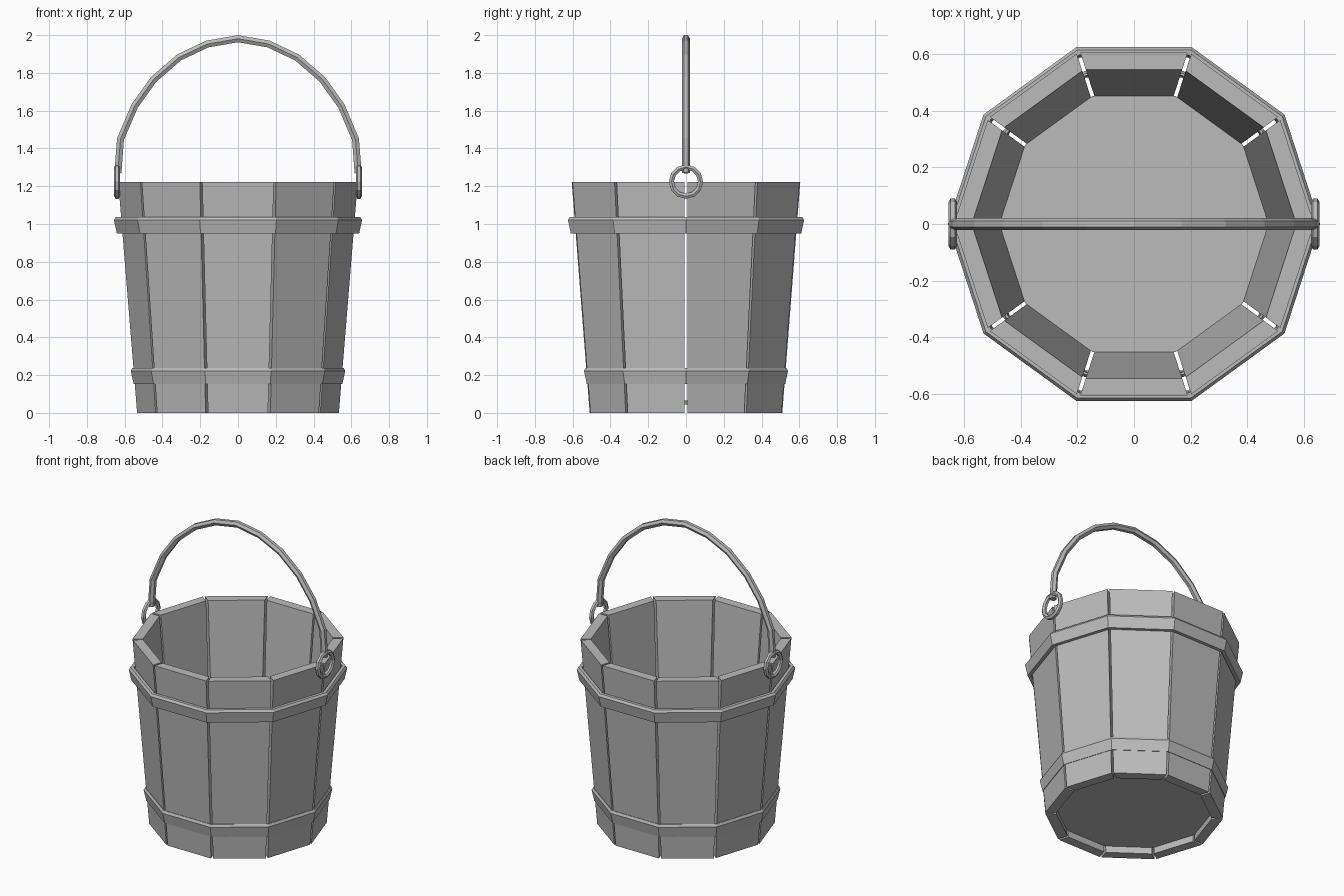
import bpy, bmesh
from math import pi, sin, cos, tan, radians
from mathutils import Vector

if "Cube" in bpy.data.objects:
    bpy.data.objects.remove(bpy.data.objects["Cube"])

SIDES = 10
STEP = 2 * pi / SIDES
HALF = STEP / 2
GAP = 0.014

grey = bpy.data.materials.new("plain grey")
grey.use_nodes = True
GREY = (0.5, 0.5, 0.5, 1)
grey.diffuse_color = GREY
grey.node_tree.nodes["Principled BSDF"].inputs["Base Color"].default_value = GREY


def finish(name, bm):
    bmesh.ops.recalc_face_normals(bm, faces=bm.faces)
    mesh = bpy.data.meshes.new(name)
    bm.to_mesh(mesh)
    bm.free()
    mesh.materials.append(grey)
    obj = bpy.data.objects.new(name, mesh)
    bpy.context.collection.objects.link(obj)
    return obj


def loft(name, loops, closed):
    """Skin a row of equal vertex loops, either joined end to end or capped."""
    bm = bmesh.new()
    rows = [[bm.verts.new(p) for p in loop] for loop in loops]
    n = len(rows[0])
    for i in range(len(rows) if closed else len(rows) - 1):
        a, b = rows[i], rows[(i + 1) % len(rows)]
        for j in range(n):
            k = (j + 1) % n
            bm.faces.new((a[j], a[k], b[k], b[j]))
    if not closed:
        bm.faces.new(rows[0])
        bm.faces.new(rows[-1])
    return finish(name, bm)


def decagon(apothem, z):
    r = apothem / cos(HALF)
    return [(r * cos(i * STEP), r * sin(i * STEP), z) for i in range(SIDES)]


def tube(name, path, across, radius, closed=False):
    """Six-sided tube along a flat path; corners point along the across axis."""
    loops, n = [], len(path)
    for i, p in enumerate(path):
        before = path[(i - 1) % n] if closed or i else p
        after = path[(i + 1) % n] if closed or i < n - 1 else p
        side = (after - before).normalized().cross(across)
        loops.append([p + radius * (cos(k * pi / 3) * across + sin(k * pi / 3) * side)
                      for k in range(6)])
    return loft(name, loops, closed)


# Tapered staves with open slits between them
def stave_loop(outer, inner, z):
    wo, wi = (a * tan(HALF) - GAP / 2 for a in (outer, inner))
    return [(outer, -wo, z), (outer, wo, z), (inner, wi, z), (inner, -wi, z)]


for i in range(SIDES):
    stave = loft(f"stave_{i + 1}", [stave_loop(0.51, 0.447, 0),
                                    stave_loop(0.605, 0.545, 1.222)], False)
    stave.rotation_euler.z = HALF + i * STEP

# Recessed floor
loft("floor", [decagon(0.45, 0.045), decagon(0.452, 0.065)], False)

# Hoops: profiles of (apothem, height)
hoops = {
    "upper_hoop": [(0.588, 0.95), (0.61, 0.95), (0.625, 1.022), (0.615, 1.037), (0.596, 1.037)],
    "lower_hoop": [(0.518, 0.152), (0.525, 0.152), (0.54, 0.222), (0.532, 0.238), (0.524, 0.238)],
}
for name, profile in hoops.items():
    loft(name, [decagon(a, z) for a, z in profile], True)

# Arched handle
half_arch = [(0.636, 1.27), (0.622, 1.45), (0.547, 1.625), (0.447, 1.765),
             (0.312, 1.882), (0.162, 1.953)]
arch = half_arch + [(0, 1.981)] + [(-x, z) for x, z in reversed(half_arch)]
tube("handle", [Vector((x, 0, z)) for x, z in arch], Vector((0, 1, 0)), 0.0215)

# Rings joining the handle to the bucket
for name, x in (("left_ring", 0.64), ("right_ring", -0.64)):
    circle = [Vector((x, 0.077 * cos(t * pi / 6), 1.224 + 0.077 * sin(t * pi / 6)))
              for t in range(12)]
    tube(name, circle, Vector((1, 0, 0)), 0.0155, True)
